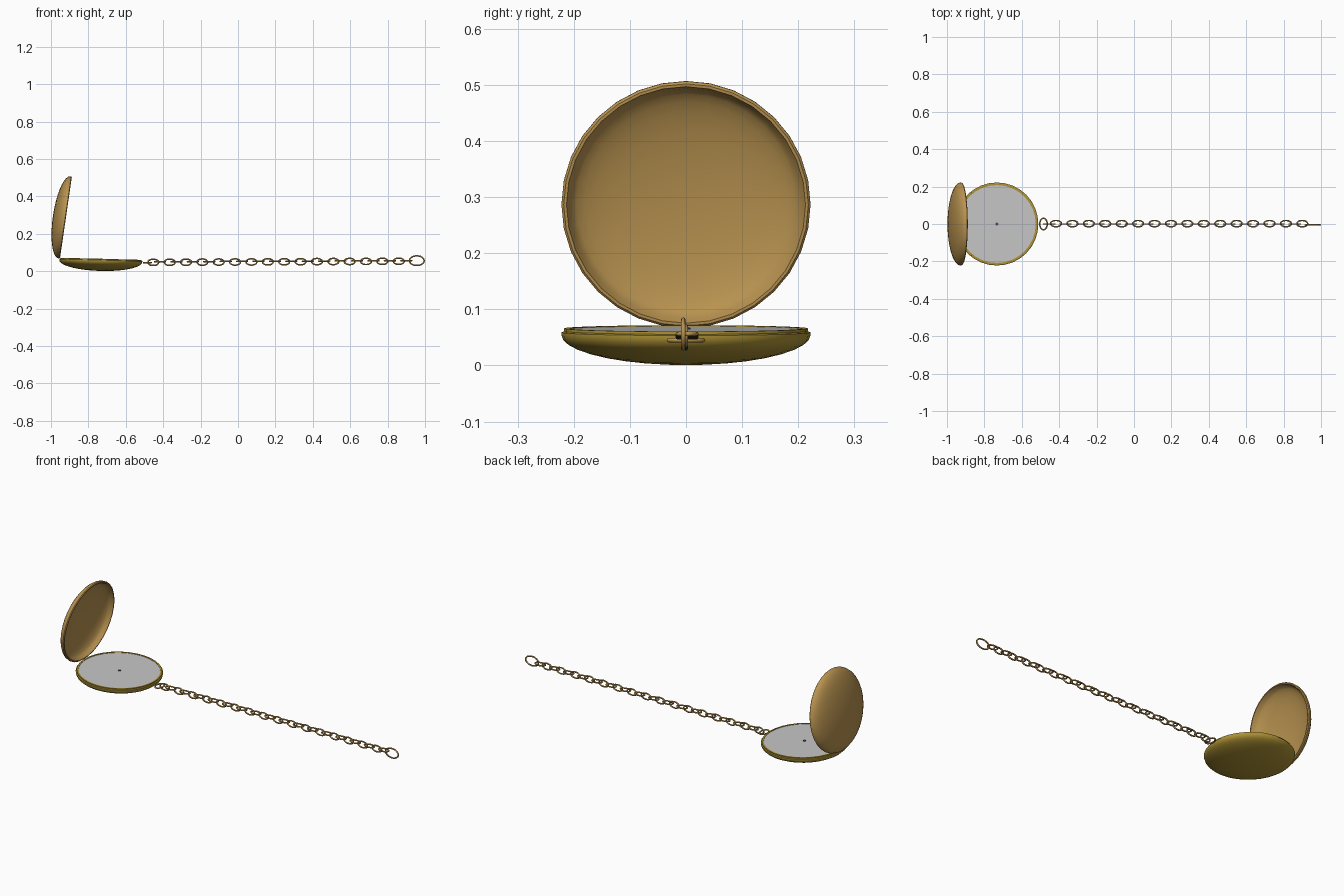
import bpy, bmesh, math
from mathutils import Matrix, Vector

cube = bpy.data.objects.get("Cube")
if cube:
    bpy.data.objects.remove(cube, do_unlink=True)


def material(name, rgb):
    m = bpy.data.materials.new(name)
    m.use_nodes = True
    m.diffuse_color = (*rgb, 1)
    m.node_tree.nodes["Principled BSDF"].inputs["Base Color"].default_value = (*rgb, 1)
    return m


warm_gold = material("warm gold", (0.48, 0.29, 0.08))
yellow_gold = material("yellow gold", (0.42, 0.29, 0.035))
dial_grey = material("dial grey", (0.57, 0.57, 0.57))
dark_steel = material("dark steel", (0.08, 0.08, 0.08))


def finish(name, bm, mat, place, angle=40):
    bmesh.ops.recalc_face_normals(bm, faces=bm.faces)
    mesh = bpy.data.meshes.new(name)
    bm.to_mesh(mesh)
    bm.free()
    mesh.materials.append(mat)
    ob = bpy.data.objects.new(name, mesh)
    bpy.context.collection.objects.link(ob)
    ob.matrix_world = place
    bpy.ops.object.select_all(action='DESELECT')
    ob.select_set(True)
    bpy.context.view_layer.objects.active = ob
    bpy.ops.object.shade_smooth_by_angle(angle=math.radians(angle))
    return ob


def lathe(name, profile, mat, place, sides=32):
    """Revolve (radius, height) points around z."""
    bm = bmesh.new()
    verts = [bm.verts.new((r, 0, z)) for r, z in profile]
    edges = [bm.edges.new(pair) for pair in zip(verts, verts[1:])]
    bmesh.ops.spin(bm, geom=verts + edges, cent=(0, 0, 0), axis=(0, 0, 1),
                   angle=math.tau, steps=sides, use_duplicate=False)
    bmesh.ops.remove_doubles(bm, verts=bm.verts, dist=1e-5)
    return finish(name, bm, mat, place)


def dome(radius, depth, top, steps=9):
    """Elliptical bowl from its lowest point out to its edge."""
    arc = [math.pi / 2 * i / steps for i in range(steps + 1)]
    return [(radius * math.sin(a), top - depth * math.cos(a)) for a in arc]


def ring(name, centre, length, width, wire, upright, mat=warm_gold):
    """Oval wire ring, long along x, lying flat or standing upright."""
    bm = bmesh.new()
    around, section = 18, 8
    loops = []
    for i in range(around):
        a = math.tau * i / around
        out = Vector((math.cos(a) * width, math.sin(a) * length, 0)).normalized()
        mid = Vector((math.cos(a) * (length / 2 - wire), math.sin(a) * (width / 2 - wire), 0))
        loops.append([bm.verts.new(mid + wire * (out * math.cos(b) + Vector((0, 0, math.sin(b)))))
                      for b in (math.tau * j / section for j in range(section))])
    for i in range(around):
        p, q = loops[i], loops[(i + 1) % around]
        for j in range(section):
            k = (j + 1) % section
            bm.faces.new((p[j], q[j], q[k], p[k]))
    turn = Matrix.Rotation(math.pi / 2 if upright else 0, 4, 'X')
    return finish(name, bm, mat, Matrix.Translation(centre) @ turn, 60)


# Lower case with a stepped rim, tipped slightly towards the chain
R = 0.222
case_place = Matrix.Translation((-0.735, 0, 0.001)) @ Matrix.Rotation(math.radians(1.5), 4, 'Y')
lathe("lower_case", dome(R, 0.053, 0.053) +
      [(R, 0.058), (0.217, 0.060), (0.217, 0.065), (0.208, 0.065), (0.208, 0.058)],
      yellow_gold, case_place)

# Dial and its centre pin
lathe("dial", [(0, 0.063), (0.21, 0.063), (0.21, 0.057), (0, 0.057)], dial_grey, case_place)
lathe("centre_pin", [(0, 0.067), (0.008, 0.066), (0.008, 0.06), (0, 0.06)],
      dark_steel, case_place, 12)

# Hollow lid, standing open
lid_place = Matrix.Translation((-0.92, 0, 0.286)) @ Matrix.Rotation(math.radians(98.3), 4, 'Y')
lathe("lid", dome(R, 0.062, -0.008) + [(R, -0.004), (0.218, 0), (0.213, 0), (0.211, -0.006)] +
      dome(0.208, 0.052, -0.010)[::-1], warm_gold, lid_place)

# Chain: a wide loop at the case, alternating links and an end ring
ring("case_loop", (-0.484, 0, 0.045), 0.048, 0.070, 0.004, False)
for i in range(16):
    rise = 0.047 + 0.0004 * i
    ring(f"upright_link_{i + 1}", (-0.453 + 0.0875 * i, 0, rise), 0.066, 0.042, 0.004, True)
    ring(f"flat_link_{i + 1}", (-0.417 + 0.0878 * i, 0.002, rise + 0.003), 0.066, 0.042, 0.004, False)
ring("end_ring", (0.956, -0.005, 0.056), 0.087, 0.060, 0.004, True)
